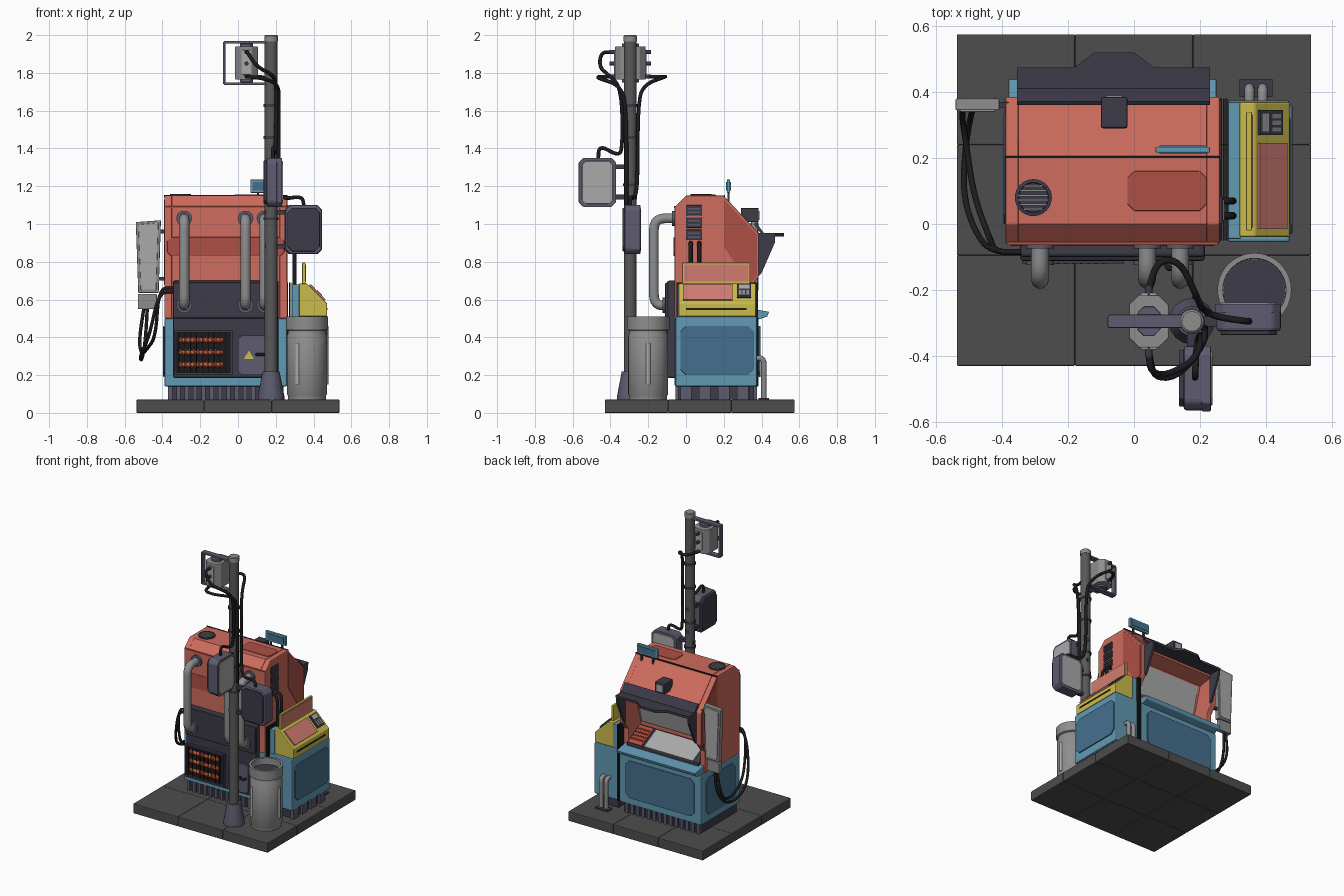
import bpy, bmesh, math
from mathutils import Vector

if "Cube" in bpy.data.objects:
    bpy.data.objects.remove(bpy.data.objects["Cube"])

def mat(name, r, g, b):
    m = bpy.data.materials.new(name)
    m.diffuse_color = (r, g, b, 1)
    m.use_nodes = True
    m.node_tree.nodes["Principled BSDF"].inputs["Base Color"].default_value = m.diffuse_color
    return m
RED, DRED = mat("red", .62, .15, .11), mat("dark_red", .42, .08, .06)
BLUE, DBLUE = mat("blue", .12, .32, .45), mat("dark_blue", .06, .16, .27)
YEL, PINK = mat("yellow", .6, .5, .07), mat("pink", .65, .2, .17)
DARK, PURP = mat("dark", .045, .043, .065), mat("purple_grey", .11, .105, .16)
BLACK, STONE = mat("black", .012, .012, .014), mat("stone", .075, .075, .075)
LIGHT, METAL = mat("light_grey", .4, .4, .4), mat("metal", .27, .27, .27)
POLE, ORANGE = mat("pole_grey", .1, .1, .1), mat("orange", .7, .12, .05)

def finish(name, bm, m, bevel=0, smooth=False):
    bmesh.ops.recalc_face_normals(bm, faces=bm.faces)
    me = bpy.data.meshes.new(name)
    bm.to_mesh(me); bm.free()
    ob = bpy.data.objects.new(name, me)
    bpy.context.collection.objects.link(ob)
    me.materials.append(m)
    if smooth:
        bpy.ops.object.select_all(action='DESELECT')
        ob.select_set(True)
        bpy.context.view_layer.objects.active = ob
        bpy.ops.object.shade_smooth_by_angle(angle=math.radians(40))
    if bevel:
        b = ob.modifiers.new("bevel", 'BEVEL')
        b.width, b.segments, b.limit_method = bevel, 2, 'ANGLE'
    return ob

AX = {'x': lambda a, b, t: (t, a, b), 'y': lambda a, b, t: (a, t, b), 'z': lambda a, b, t: (a, b, t)}
def prism(name, ax, pts, lo, hi, m, bevel=0):
    """Outline in the plane across ax, extruded from lo to hi."""
    bm = bmesh.new()
    A, B = ([bm.verts.new(AX[ax](a, b, t)) for a, b in pts] for t in (lo, hi))
    bm.faces.new(A); bm.faces.new(B)
    for i in range(len(pts)):
        j = (i + 1) % len(pts)
        bm.faces.new((A[i], A[j], B[j], B[i]))
    return finish(name, bm, m, bevel)

def box(name, x0, x1, y0, y1, z0, z1, m, bevel=0):
    return prism(name, 'z', [(x0, y0), (x1, y0), (x1, y1), (x0, y1)], z0, z1, m, bevel)

def plate(name, ax, a0, a1, b0, b1, lo, hi, m, c=.02, bevel=.003):
    """Panel with cut corners."""
    pts = [(a0+c, b0), (a1-c, b0), (a1, b0+c), (a1, b1-c), (a1-c, b1), (a0+c, b1), (a0, b1-c), (a0, b0+c)]
    return prism(name, ax, pts, lo, hi, m, bevel)

def slab(name, ax, p, q, t, lo, hi, m, off=0):
    """Panel lying on the sloping line p-q."""
    p, q = Vector(p), Vector(q)
    d = (q - p).normalized(); n = Vector((-d.y, d.x))
    return prism(name, ax, [p+n*off, q+n*off, q+n*(off+t), p+n*(off+t)], lo, hi, m)

def lathe(name, x, y, prof, m, n=32):
    bm = bmesh.new()
    rings = [[bm.verts.new((x+r*math.cos(2*math.pi*i/n), y+r*math.sin(2*math.pi*i/n), z)) for i in range(n)] for r, z in prof]
    for A, B in zip(rings, rings[1:]):
        for i in range(n):
            bm.faces.new((A[i], A[(i+1) % n], B[(i+1) % n], B[i]))
    bm.faces.new(rings[0]); bm.faces.new(rings[-1])
    return finish(name, bm, m, 0, True)

def tube(name, pts, r, m, rad=9):
    """Round pipe along pts, corners rounded by rad."""
    P = [Vector(p) for p in pts]; out = [P[0]]
    for i in range(1, len(P)-1):
        d1, d2 = P[i-1]-P[i], P[i+1]-P[i]
        a = P[i] + d1.normalized()*min(rad, d1.length/2)
        b = P[i] + d2.normalized()*min(rad, d2.length/2)
        out += [a*(1-t)**2 + P[i]*2*t*(1-t) + b*t*t for t in (0.02, .2, .4, .6, .8, .98)]
    out.append(P[-1])
    cu = bpy.data.curves.new(name, 'CURVE')
    cu.dimensions, cu.bevel_depth, cu.bevel_resolution, cu.use_fill_caps = '3D', r, 3, True
    s = cu.splines.new('POLY'); s.points.add(len(out)-1)
    for sp, p in zip(s.points, out): sp.co = (*p, 1)
    cu.materials.append(m)
    ob = bpy.data.objects.new(name, cu)
    bpy.context.collection.objects.link(ob)
    bpy.ops.object.select_all(action='DESELECT')
    ob.select_set(True); bpy.context.view_layer.objects.active = ob
    bpy.ops.object.convert(target='MESH')

# paving base
for i in range(3):
    for j in range(3):
        x, y = -.537+.358*i, -.43+.335*j
        box("paving_tile", x, x+.358, y, y+.335, 0, .07, STONE, .004)

# kiosk plinth and lower cabinet
box("kiosk_plinth", -.37, .24, -.04, .36, .07, .15, DARK)
for i in range(14):
    x = -.37+.044*i
    for y in (-.055, .355): box("plinth_rib", x, x+.022, y, y+.02, .07, .14, PURP)
box("kiosk_lower_cabinet", -.39, .26, -.06, .385, .14, .5, BLUE, .008)
plate("counter_front_panel", 'y', -.34, .21, .19, .46, .385, .394, DBLUE, .03)
plate("left_lower_panel", 'x', 0, .33, .19, .46, -.396, -.39, DBLUE, .03)
prism("counter_ledge", 'x', [(.37, .49), (.43, .51), (.44, .535), (.25, .57), (.25, .49)], -.38, .25, BLUE, .004)

# upper body: two hood cheeks and a recessed middle
cheek = [(-.06, .5), (-.06, 1.09), (0, 1.15), (.2, 1.15), (.385, .95), (.385, .72), (.34, .66), (.34, .5)]
mid = [(-.06, .5), (-.06, 1.09), (0, 1.15), (.2, 1.15), (.385, .95), (.385, .92), (.27, .9), (.2, .66), (.2, .5)]
prism("hood_cheek_left", 'x', cheek, -.39, -.35, RED, .005)
prism("hood_cheek_right", 'x', cheek, .22, .26, RED, .005)
prism("kiosk_upper_body", 'x', mid, -.35, .22, RED)
for x in (-.393, .258):
    prism("hood_side_panel", 'x', [(.2, 1.13), (.375, .945), (.375, .72), (.335, .68), (.2, .88)], x, x+.005, DRED)
slab("window_screen", 'x', (.26, .89), (.21, .68), .012, -.33, .2, LIGHT)
slab("serving_tray", 'x', (.22, .64), (.36, .57), .012, -.31, .08, LIGHT)
slab("control_panel", 'x', (.22, .64), (.36, .57), .012, .1, .21, DRED)
for i in range(5):
    for j in range(4):
        box("control_button", .11+.02*i, .122+.02*i, .245+.026*j, .26+.026*j, .6-.013*j, .643-.013*j, ORANGE)
prism("tray_support", 'x', [(.2, .64), (.22, .64), (.36, .57), (.36, .5), (.2, .5)], -.35, .22, DARK)

# dark awning around the window
prism("awning_top", 'z', [(-.355, .38), (.23, .38), (.23, .475), (.06, .475), (.0, .52), (-.12, .52), (-.18, .475), (-.355, .475)], .935, .952, DARK)
for x in (-.355, .215):
    prism("awning_side", 'x', [(.38, .95), (.47, .95), (.47, .9), (.4, .74), (.38, .72)], x, x+.015, DARK)
slab("awning_slope", 'x', (.36, 1.0), (.40, .945), .014, -.355, .23, DARK)

# roof fittings
box("roof_seam", -.391, .261, .2, .206, 1.14, 1.153, BLACK)
plate("roof_hatch", 'z', -.02, .22, .04, .16, 1.145, 1.155, DRED, .02)
lathe("roof_vent_rim", -.305, .08, [(.056, 1.14), (.056, 1.158), (.046, 1.16), (.044, 1.153)], DARK)
for i in range(6):
    y = .045+.014*i
    w = math.sqrt(.045**2-(y-.08)**2)
    box("roof_vent_slat", -.305-w, -.305+w, y-.003, y+.003, 1.15, 1.158, METAL)
box("hood_lamp", -.1, -.02, .29, .385, 1.01, 1.085, DARK, .006)
box("hood_lamp_lens", -.085, -.035, .38, .39, 1.02, 1.07, LIGHT, .004)
box("small_roof_sign", .065, .23, .216, .234, 1.165, 1.235, BLUE, .004)
box("small_roof_sign_face", .078, .217, .212, .238, 1.178, 1.222, DBLUE)
for x in (.1, .19): box("small_sign_post", x, x+.012, .219, .231, 1.1, 1.17, DARK)

# right side vents and bellows seam
for z in (.915, .98, 1.045):
    box("side_vent", .255, .268, 0, .085, z, z+.055, DARK, .004)
    for k in range(2): box("side_vent_slat", .262, .274, .01, .075, z+.012+.02*k, z+.02+.02*k, PURP)
for i in range(3):
    box("bellows_rib", .26+.009*i, .266+.009*i, -.05, .38, .14, .69, BLACK)
for y in (.025, .07):
    tube("link_cable", [(.25, y, .9), (.285, y, .9), (.3, y, .86), (.3, y, .65)], .011, BLACK)

# service side of kiosk (faces -y)
plate("upper_stripe", 'y', -.375, .245, .83, .93, -.066, -.06, DRED)
box("top_trim", -.385, .255, -.063, -.055, 1.085, 1.095, DRED)
box("service_unit", -.345, .215, -.1, -.05, .185, .7, DARK, .01)
box("service_unit_upper", -.345, .215, -.112, -.09, .5, .69, DARK, .01)
box("heater_back", -.33, -.04, -.104, -.098, .2, .435, BLACK)
for z in (.2, .425): box("heater_frame", -.34, -.03, -.12, -.098, z, z+.015, DARK)
for x in (-.34, -.042): box("heater_frame", x, x+.012, -.12, -.098, .2, .44, DARK)
for z in (.255, .32, .385):
    tube("heater_element", [(-.31, -.105, z), (-.08, -.105, z)], .012, ORANGE)
    tube("heater_coil", [(-.31+.23*i/40, -.106+.016*math.cos(i*1.571), z+.02*math.sin(i*1.571)) for i in range(41)], .004, ORANGE)
for i in range(9): box("heater_bar", -.315+.031*i, -.311+.031*i, -.12, -.116, .21, .43, BLACK)
plate("access_panel", 'y', .0, .16, .2, .41, -.112, -.1, PURP)
prism("warning_triangle", 'y', [(.03, .285), (.085, .285), (.058, .33)], -.115, -.11, YEL)
tube("access_handle", [(.1, -.1, .31), (.1, -.135, .31), (.14, -.135, .31), (.14, -.1, .31)], .008, BLACK, .01)
for x in (-.285, .04, .14):
    tube("exhaust_pipe", [(x, -.05, 1.03), (x, -.17, 1.03), (x, -.17, .57), (x, -.09, .57)], .027, METAL, .06)
    for z in (1.03, .57):
        d = .0 if z > 1 else -.05
        tube("pipe_collar", [(x, -.05+d, z), (x, -.075+d, z)], .042, PURP)

# drop box with sloping top
box("drop_box_plinth", .3, .45, -.02, .34, .07, .15, DARK)
for i in range(4): box("drop_box_foot", .44, .465, -.03+.1*i, .03+.1*i, .07, .14, PURP)
box("drop_box_lower", .285, .472, -.055, .375, .14, .51, BLUE, .008)
box("drop_box_back", .285, .325, -.045, .37, .5, .68, BLUE, .004)
prism("drop_box_upper", 'y', [(.32, .51), (.32, .685), (.365, .685), (.472, .58), (.472, .51)], -.04, .37, YEL, .006)
plate("drop_box_door", 'x', -.03, .36, .2, .46, .47, .48, DBLUE, .03)
p, q = (.375, .675), (.458, .594)
slab("drop_flap", 'y', p, q, .01, -.015, .245, PINK)
slab("keypad", 'y', p, (.445, .607), .01, .27, .345, DARK)
slab("keypad_display", 'y', (.38, .67), (.4, .65), .013, .28, .335, LIGHT)
for i in range(3): slab("keypad_key", 'y', (.41, .641), (.437, .615), .013, .28+.02*i, .293+.02*i, METAL)
box("drop_slot", .468, .475, .0, .32, .545, .555, BLACK)
box("drop_box_sign", .34, .357, -.02, .34, .68, .795, YEL, .003)
box("drop_box_sign_face", .354, .36, -.01, .33, .695, .785, PINK)
for x in (.35, .39):
    tube("drop_box_pipe", [(x, .36, .29), (x, .412, .29), (x, .412, .07)], .015, METAL, .03)
box("pipe_floor_plate", .32, .42, .385, .44, .07, .08, DARK)

# hanging sign on left side, lettering left out
for y0, y1, i, m in ((.345, .38, 0, METAL), (.34, .385, .013, LIGHT)):
    prism("hanging_sign", 'y', [(-.528+i, .635+i), (-.42-i, .635+i), (-.408-i, 1.02-i), (-.541+i, 1.01-i)], y0, y1, m, .004)
box("hanging_sign_foot", -.53, -.43, .345, .38, .55, .63, METAL, .004)
for z in (.7, .95): box("hanging_sign_bracket", -.43, -.38, .352, .37, z, z+.02, DARK)
for d in (0, .035):
    tube("sign_cable", [(-.48-d*.5, .36, .56), (-.49-d, .35, .38), (-.51, .25, .27+d), (-.52+d, .08, .3+d),
         (-.47+d, -.05, .4), (-.42, -.085, .64+d*.6), (-.34, -.085, .64+d*.6)], .009, BLACK)

# bin
lathe("bin", .365, -.2, [(.1, .07), (.1, .09), (.106, .1), (.106, .41), (.1, .42), (.1, .435), (.112, .44), (.112, .51),
      (.096, .51), (.094, .46), (.05, .455)], METAL, 40)
lathe("bin_inside", .365, -.2, [(.093, .45), (.093, .463)], DARK)
for a in (0, 120, 240):
    c, s = math.cos(math.radians(a)), math.sin(math.radians(a))
    tube("bin_slot", [(.365+.1*c, -.2+.1*s, .15), (.365+.1*c, -.2+.1*s, .37)], .014, LIGHT)

# pole
X, Y = .175, -.295
lathe("pole_foot", X, Y, [(.07, .07), (.07, .09), (.045, .22)], PURP, 16)
lathe("pole", X, Y, [(.034, .2), (.034, 1.975)], POLE, 24)
lathe("pole_cap", X, Y, [(.036, 1.965), (.036, 1.995), (.03, 2.0)], METAL, 24)
for z in (1.02, 1.2, 1.45, 1.62): lathe("pole_clamp", X, Y, [(.039, z), (.039, z+.015)], DARK, 24)

# speaker boxes on the pole
plate("speaker_low", 'y', .25, .445, .84, 1.1, -.325, -.255, PURP, .025, .01)
plate("speaker_low_back", 'y', .262, .433, .855, 1.085, -.336, -.32, DARK, .025)
plate("speaker_low_rim", 'y', .245, .445, .84, 1.1, -.27, -.242, PURP, .025)
plate("speaker_low_face", 'y', .262, .43, .857, 1.083, -.245, -.238, LIGHT)
plate("speaker_high", 'x', -.565, -.37, 1.09, 1.35, .15, .22, PURP, .025, .01)
plate("speaker_high_back", 'x', -.553, -.382, 1.105, 1.335, .136, .155, DARK, .025)
plate("speaker_high_rim", 'x', -.568, -.37, 1.09, 1.35, .205, .233, PURP, .025)
plate("speaker_high_face", 'x', -.55, -.387, 1.107, 1.333, .23, .238, LIGHT)
for z in (.87, 1.05): box("low_bracket", .14, .26, -.31, -.28, z, z+.025, DARK)
for z in (1.13, 1.29): box("high_bracket", .16, .19, -.39, -.26, z, z+.025, DARK)

# lamp head in a frame at the top
plate("lamp_head", 'z', -.015, .105, -.375, -.215, 1.765, 1.94, METAL, .03)
plate("lamp_core", 'z', .01, .08, -.34, -.25, 1.75, 1.955, PURP)
for y0, y1 in ((-.381, -.37), (-.22, -.209)): box("lamp_face", .02, .07, y0, y1, 1.79, 1.92, LIGHT, .003)
for z in (1.955, 1.735): box("lamp_frame_arm", -.075, .16, -.315, -.275, z, z+.014, PURP, .003)
box("lamp_frame_end", -.08, -.066, -.315, -.275, 1.74, 1.965, PURP, .006)
for z in (1.78, 1.85, 1.91):
    for y in (-.405, -.215): tube("lamp_plug", [(.045, y, z), (.045, y+.03, z)], .011, DARK)

# cables down the pole
tube("cable_front_high", [(.045, -.39, 1.91), (.05, -.45, 1.91), (.1, -.46, 1.83), (.19, -.41, 1.79), (.205, -.34, 1.72), (.2, -.335, 1.4),
      (.19, -.36, 1.36), (.185, -.46, 1.42), (.185, -.465, 1.34)], .01, BLACK)
tube("cable_front_low", [(.045, -.39, 1.78), (.06, -.47, 1.78), (.14, -.46, 1.77), (.215, -.36, 1.74), (.215, -.315, 1.65), (.215, -.315, 1.1)], .01, BLACK)
tube("cable_back", [(.045, -.2, 1.78), (.07, -.11, 1.78), (.14, -.11, 1.78), (.19, -.22, 1.74), (.205, -.255, 1.65), (.205, -.255, 1.18),
      (.24, -.28, 1.13), (.34, -.295, 1.15), (.35, -.295, 1.09)], .01, BLACK)
